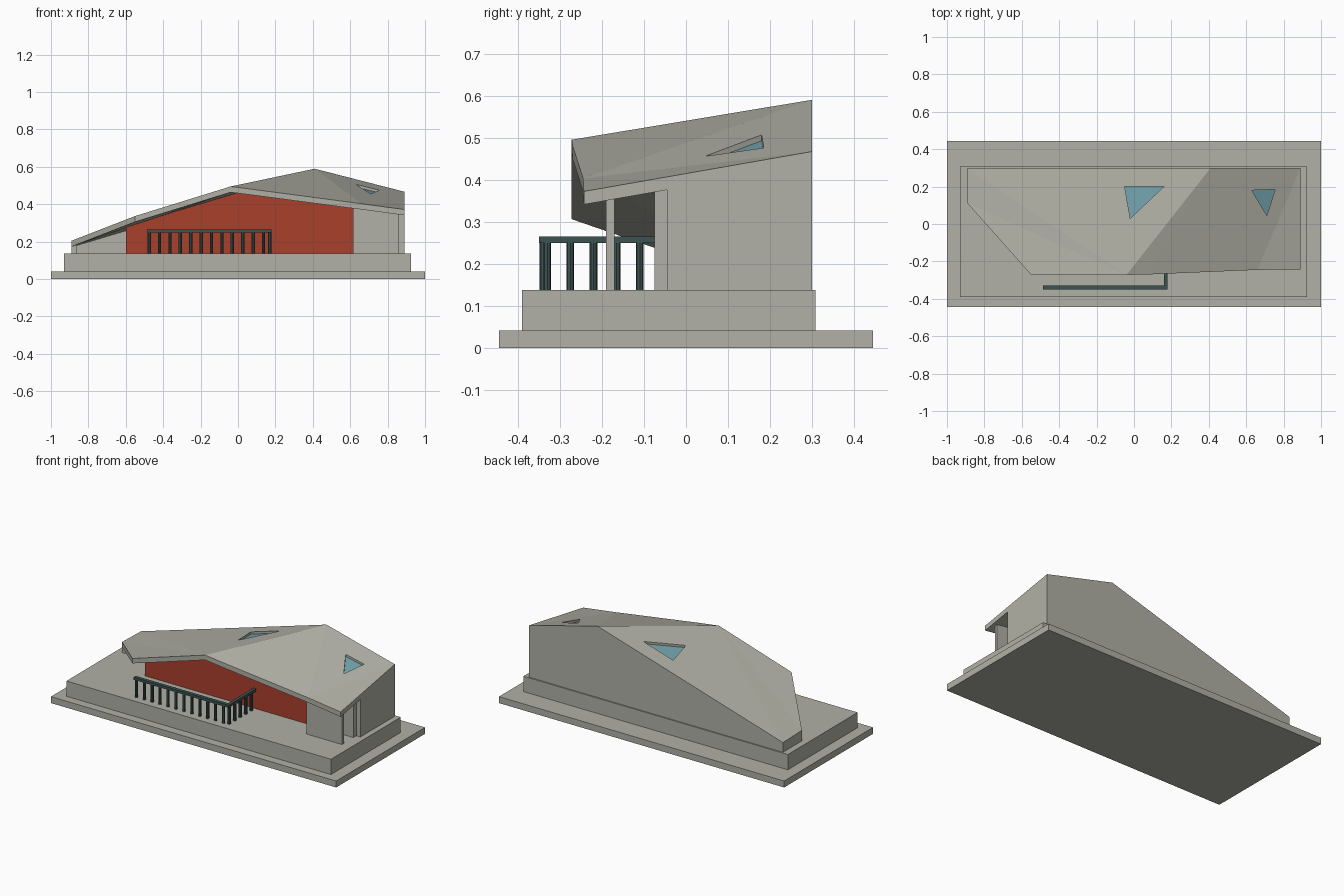
import bpy, bmesh, math
from mathutils import Vector

if "Cube" in bpy.data.objects:
    bpy.data.objects.remove(bpy.data.objects["Cube"])


def material(name, rgb):
    m = bpy.data.materials.new(name)
    m.diffuse_color = (*rgb, 1)
    m.use_nodes = True
    m.node_tree.nodes["Principled BSDF"].inputs["Base Color"].default_value = m.diffuse_color
    return m


STONE = material("pale grey stone", (0.44, 0.44, 0.385))
RED = material("brick red", (0.40, 0.050, 0.025))
RAIL = material("dark teal metal", (0.045, 0.085, 0.082))
GLASS = material("blue glass", (0.17, 0.36, 0.41))
FLOOR = 0.138
ROOF_T = 0.031


def finish(name, bm, mat):
    bmesh.ops.recalc_face_normals(bm, faces=bm.faces[:])
    me = bpy.data.meshes.new(name)
    bm.to_mesh(me)
    bm.free()
    me.materials.append(mat)
    ob = bpy.data.objects.new(name, me)
    bpy.context.collection.objects.link(ob)
    return ob


def add_box(bm, x0, x1, y0, y1, z0, z1):
    vs = bmesh.ops.create_cube(bm, size=1)["verts"]
    for v in vs:
        v.co = Vector(((x0 + x1) / 2 + v.co.x * (x1 - x0),
                       (y0 + y1) / 2 + v.co.y * (y1 - y0),
                       (z0 + z1) / 2 + v.co.z * (z1 - z0)))


def box(name, mat, *dims):
    bm = bmesh.new()
    add_box(bm, *dims)
    return finish(name, bm, mat)


def slab(name, tops, tris, up, down, mat):
    """Solid between a triangulated surface raised by up and lowered by down."""
    bm = bmesh.new()
    hi = [bm.verts.new((x, y, z + up)) for x, y, z in tops]
    lo = [bm.verts.new((x, y, z - down)) for x, y, z in tops]
    for t in tris:
        bm.faces.new([hi[i] for i in t])
        bm.faces.new([lo[i] for i in reversed(t)])
    n = len(tops)
    for i in range(n):
        j = (i + 1) % n
        bm.faces.new((hi[i], lo[i], lo[j], hi[j]))
    return finish(name, bm, mat)


# Base steps
box("base_slab", STONE, -1, 1, -0.445, 0.445, 0, 0.041)
box("plinth", STONE, -0.93, 0.925, -0.39, 0.308, 0.041, FLOOR)

# Folded roof: outline runs around the edge, triangles give the folds
OUTLINE = [(-0.89, 0.30, 0.20), (-0.89, 0.11, 0.205), (-0.55, -0.272, 0.337),
           (-0.04, -0.272, 0.495), (0.07, -0.27, 0.481), (0.66, -0.245, 0.403),
           (0.89, -0.243, 0.372), (0.89, 0.30, 0.467), (0.41, 0.30, 0.59)]
FOLDS = [(0, 1, 3), (1, 2, 3), (0, 3, 8), (3, 4, 8), (4, 5, 8), (5, 7, 8), (5, 6, 7)]
roof = slab("roof", OUTLINE, FOLDS, 0, ROOF_T, STONE)


def roof_z(x, y):
    best, z = -9, 0
    for t in FOLDS:
        a, b, c = (OUTLINE[i] for i in t)
        d = (b[1] - c[1]) * (a[0] - c[0]) + (c[0] - b[0]) * (a[1] - c[1])
        u = ((b[1] - c[1]) * (x - c[0]) + (c[0] - b[0]) * (y - c[1])) / d
        v = ((c[1] - a[1]) * (x - c[0]) + (a[0] - c[0]) * (y - c[1])) / d
        m = min(u, v, 1 - u - v)
        if m > best:
            best, z = m, u * a[2] + v * b[2] + (1 - u - v) * c[2]
    return z


# Triangular skylights: recess cut into the roof with a glass pane
for side, tri in (("left", [(-0.05, 0.20), (-0.02, 0.03), (0.16, 0.20)]),
                  ("right", [(0.63, 0.18), (0.71, 0.045), (0.755, 0.185)])):
    tops = [(x, y, roof_z(x, y)) for x, y in tri]
    cutter = slab(side + "_skylight_cutter", tops, [(0, 1, 2)], 0.06, 0.02, GLASS)
    cutter.hide_render = True
    cutter.hide_set(True)
    mod = roof.modifiers.new(side + "_recess", "BOOLEAN")
    mod.operation = "DIFFERENCE"
    mod.solver = "EXACT"
    mod.object = cutter
    slab(side + "_skylight_glass", tops, [(0, 1, 2)], -0.014, 0.022, GLASS)


def wall(name, mat, p0, p1, inward):
    """Wall from p0 to p1 whose top follows the roof."""
    p0, p1, inward = Vector(p0), Vector(p1), Vector(inward)
    stops = {0.0, 1.0}
    # break the wall where it passes under the ridge
    a, r = Vector((-0.04, -0.272)), Vector((0.41, 0.30))
    f0, f1 = (r - a).cross(p0 - a), (r - a).cross(p1 - a)
    if f0 * f1 < 0:
        stops.add(f0 / (f0 - f1))
    stops |= {0.25, 0.5, 0.75}
    bm = bmesh.new()
    rings = []
    for t in sorted(stops):
        p = p0.lerp(p1, t)
        q = p + inward
        zp, zq = roof_z(*p) - 0.024, roof_z(*q) - 0.024
        rings.append([bm.verts.new(c) for c in ((p.x, p.y, FLOOR), (q.x, q.y, FLOOR),
                                                (q.x, q.y, zq), (p.x, p.y, zp))])
    for m, n in zip(rings, rings[1:]):
        for i in range(4):
            j = (i + 1) % 4
            bm.faces.new((m[i], m[j], n[j], n[i]))
    bm.faces.new(rings[0])
    bm.faces.new(rings[-1])
    return finish(name, bm, mat)


# Walls
wall("back_wall", STONE, (-0.89, 0.30), (0.89, 0.30), (0, -0.03))
wall("right_wall", STONE, (0.89, -0.045), (0.89, 0.30), (-0.03, 0))
wall("left_wall", STONE, (-0.89, 0.11), (-0.89, 0.30), (0.03, 0))
wall("inner_side_wall", STONE, (-0.60, -0.045), (-0.60, 0.28), (0.03, 0))
wall("red_front_wall", RED, (-0.60, -0.075), (0.63, -0.075), (0, 0.03))
wall("front_wall_end", STONE, (0.63, -0.075), (0.862, -0.075), (0, 0.03))
wall("porch_screen", STONE, (0.615, -0.19), (0.862, -0.19), (0, 0.02))

# Railing: handrails and round balusters
box("front_handrail", RAIL, -0.487, 0.18, -0.35, -0.328, 0.249, 0.265)
box("side_handrail", RAIL, 0.16, 0.18, -0.328, -0.075, 0.249, 0.265)
posts = [(-0.475 + 0.0556 * i, -0.339) for i in range(12)]
posts += [(0.17, -0.330 + 0.055 * i) for i in range(5)]
bm = bmesh.new()
for x, y in posts:
    vs = bmesh.ops.create_cone(bm, cap_ends=True, segments=8, radius1=0.009,
                               radius2=0.009, depth=0.251 - FLOOR)["verts"]
    bmesh.ops.translate(bm, verts=vs, vec=(x, y, (0.251 + FLOOR) / 2))
finish("balusters", bm, RAIL)
